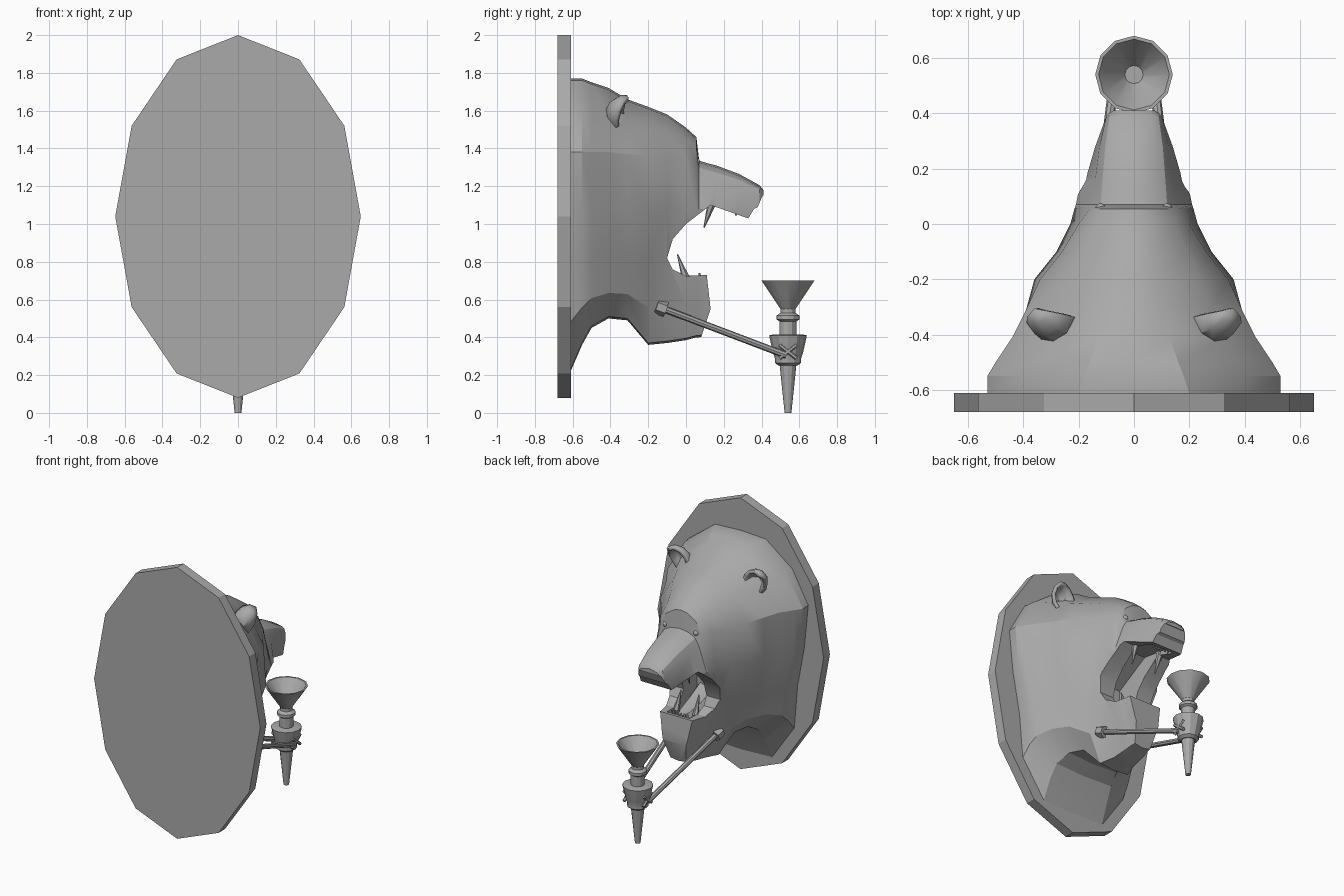
import bpy
import bmesh
from math import pi, cos, sin
from mathutils import Vector, Matrix

if "Cube" in bpy.data.objects:
    bpy.data.objects.remove(bpy.data.objects["Cube"])

grey = bpy.data.materials.new("plain grey")
grey.use_nodes = True
grey.diffuse_color = (0.4, 0.4, 0.4, 1)
grey.node_tree.nodes["Principled BSDF"].inputs["Base Color"].default_value = grey.diffuse_color


def make(name, bm, smooth=None):
    """Turn a bmesh into a named object, with optional smoothing."""
    bmesh.ops.recalc_face_normals(bm, faces=bm.faces)
    mesh = bpy.data.meshes.new(name)
    bm.to_mesh(mesh)
    bm.free()
    mesh.materials.append(grey)
    obj = bpy.data.objects.new(name, mesh)
    bpy.context.collection.objects.link(obj)
    if smooth:
        smooth_object(obj, smooth)
    return obj


def activate(obj):
    bpy.ops.object.select_all(action="DESELECT")
    obj.select_set(True)
    bpy.context.view_layer.objects.active = obj


def smooth_object(obj, degrees):
    activate(obj)
    bpy.ops.object.shade_smooth_by_angle(angle=degrees * pi / 180)


def loft(name, rings, smooth=None):
    """Skin closed rings of equal length and cap both ends."""
    bm = bmesh.new()
    rows = [[bm.verts.new(p) for p in ring] for ring in rings]
    count = len(rows[0])
    for a, b in zip(rows, rows[1:]):
        for i in range(count):
            j = (i + 1) % count
            bm.faces.new((a[i], a[j], b[j], b[i]))
    bm.faces.new(rows[0])
    bm.faces.new(rows[-1])
    return make(name, bm, smooth)


def rod(name, start, end, r1, r2, sides=8):
    start, end = Vector(start), Vector(end)
    axis = end - start
    turn = axis.to_track_quat("Z", "Y").to_matrix().to_4x4()
    bm = bmesh.new()
    bmesh.ops.create_cone(bm, cap_ends=True, segments=sides, radius1=r1, radius2=r2,
                          depth=axis.length,
                          matrix=Matrix.Translation((start + end) / 2) @ turn)
    return make(name, bm, 40)


def carve(obj, name, outline, half):
    """Cut a side-on outline (y, z) out of an object across its width."""
    cutter = loft(name, [[(x, y, z) for y, z in outline] for x in (-half, half)])
    cutter.hide_render = True
    mod = obj.modifiers.new(name, "BOOLEAN")
    mod.operation = "DIFFERENCE"
    mod.solver = "EXACT"
    mod.object = cutter
    activate(obj)
    bpy.ops.object.modifier_apply(modifier=name)
    bpy.data.objects.remove(cutter)


# Wall plaque: twelve-sided oval board
loft("wall_plaque", [[(0.65 * sin(i * pi / 6), y, 1.04 + 0.96 * cos(i * pi / 6))
                      for i in range(12)] for y in (-0.68, -0.61)])


# Head: cross-sections from the wall to the nose
def section(y, top, crest, wide, ridge, cheek, jaw, bottom):
    half = [(crest, top - 0.01),
            (crest + (wide - crest) * 0.62, ridge + (top - ridge) * 0.58),
            (wide, ridge),
            (cheek, 1.08),
            (cheek * 0.35 + jaw * 0.65, 0.8),
            (jaw, bottom + 0.45 * (0.8 - bottom)),
            (jaw * 0.58, bottom + 0.01)]
    left = [(x, y, z) for x, z in half]
    right = [(-x, y, z) for x, z in reversed(half)]
    return [(0, y, top)] + left + [(0, y, bottom)] + right


stations = [
    (-0.615, 1.77, 0.20, 0.53, 1.38, 0.50, 0.42, 0.21),
    (-0.55, 1.77, 0.18, 0.53, 1.38, 0.51, 0.41, 0.36),
    (-0.50, 1.75, 0.16, 0.50, 1.38, 0.49, 0.39, 0.45),
    (-0.41, 1.72, 0.13, 0.44, 1.38, 0.44, 0.34, 0.50),
    (-0.31, 1.66, 0.10, 0.39, 1.37, 0.39, 0.28, 0.49),
    (-0.20, 1.62, 0.08, 0.34, 1.36, 0.36, 0.20, 0.36),
    (-0.10, 1.58, 0.07, 0.26, 1.34, 0.28, 0.145, 0.37),
    (0.00, 1.51, 0.07, 0.20, 1.34, 0.23, 0.13, 0.385),
    (0.055, 1.46, 0.05, 0.16, 1.33, 0.215, 0.115, 0.40),
    (0.07, 1.335, 0.07, 0.15, 1.25, 0.21, 0.11, 0.40),
    (0.12, 1.32, 0.07, 0.145, 1.23, 0.20, 0.1, 0.41),
    (0.16, 1.31, 0.07, 0.14, 1.22, 0.175, 0.1, 0.43),
    (0.28, 1.265, 0.07, 0.125, 1.19, 0.14, 0.1, 0.43),
    (0.39, 1.205, 0.07, 0.10, 1.15, 0.10, 0.1, 0.43),
    (0.41, 1.18, 0.05, 0.08, 1.14, 0.08, 0.1, 0.43),
]
head = loft("bear_head", [section(*s) for s in stations])

# Open mouth, chin front and nose front
carve(head, "mouth_gap", [(0.6, 1.15), (0.405, 1.15), (0.38, 1.09), (0.36, 1.08), (0.33, 1.03),
                          (0.3, 1.04), (0.13, 1.1), (0, 1), (-0.07, 0.92), (-0.1, 0.82),
                          (-0.07, 0.76), (0, 0.725), (0.11, 0.73), (0.13, 0.55),
                          (0.08, 0.4), (0.07, 0.2), (0.6, 0.2)], 0.8)
carve(head, "throat_hollow", [(-0.25, 0.75), (-0.1, 0.67), (0.07, 0.68), (0.15, 0.9),
                              (0.29, 1.02), (0.27, 1.1), (0, 1.14), (-0.25, 1)], 0.09)
smooth_object(head, 25)

# Tongue
loft("tongue", [[(w, y, z - 0.03), (w * 0.7, y, z), (0, y, z - 0.015), (-w * 0.7, y, z),
                 (-w, y, z - 0.03), (0, y, z - 0.06)]
                for w, y, z in ((0.08, -0.24, 0.82), (0.07, -0.1, 0.76), (0.055, 0.01, 0.73),
                                (0.03, 0.05, 0.72))], 50)

for side, label in ((1, "left"), (-1, "right")):
    # Ear: cupped half shell opening forwards
    bm = bmesh.new()
    bmesh.ops.create_uvsphere(bm, u_segments=10, v_segments=6, radius=1)
    bmesh.ops.delete(bm, geom=[v for v in bm.verts if v.co.y > 0.1], context="VERTS")
    place = (Matrix.Translation((0.3 * side, -0.32, 1.575))
             @ Matrix.Rotation(-0.25 * side, 4, "Z")
             @ Matrix.Rotation(0.5 * side, 4, "Y")
             @ Matrix.Rotation(-0.25, 4, "X")
             @ Matrix.Diagonal((0.09, 0.11, 0.115, 1)))
    bmesh.ops.transform(bm, matrix=place, verts=bm.verts)
    ear = make(label + "_ear", bm)
    shell = ear.modifiers.new("thickness", "SOLIDIFY")
    shell.thickness = 0.025
    smooth_object(ear, 35)

    # Eye tucked beneath the brow
    bm = bmesh.new()
    bmesh.ops.create_icosphere(bm, subdivisions=2, radius=0.02,
                               matrix=Matrix.Translation((0.12 * side, 0.055, 1.33)))
    make(label + "_eye", bm, 60)

    # Fangs and small teeth
    rod(label + "_upper_fang", (0.1 * side, 0.14, 1.12), (0.095 * side, 0.095, 0.98), 0.025, 0.003, 6)
    rod(label + "_lower_fang", (0.075 * side, 0.0, 0.71), (0.07 * side, -0.045, 0.84), 0.022, 0.003, 6)
    for i in range(3):
        x = side * (0.012 + 0.024 * i)
        rod(label + "_upper_tooth", (x, 0.27, 1.1), (x, 0.265, 1.045), 0.012, 0.006, 5)
        rod(label + "_lower_tooth", (x, 0.075, 0.68), (x, 0.07, 0.74), 0.012, 0.006, 5)

    # Support rods with bolt heads on the jaw
    base, tip = Vector((0.155 * side, -0.13, 0.555)), Vector((0.07 * side, 0.53, 0.305))
    rod(label + "_support_rod", base, tip, 0.018, 0.018)
    along = (tip - base).normalized()
    rod(label + "_rod_bolt", base - along * 0.03, base + along * 0.025, 0.04, 0.04, 6)
    rod(label + "_rod_anchor", base, base - Vector((0.07 * side, 0, 0)), 0.025, 0.025, 6)


# Torch: twelve-sided turned parts
def turned(name, profile):
    return loft(name, [[(r * sin(i * pi / 6), 0.54 + r * cos(i * pi / 6), z)
                        for i in range(12)] for r, z in profile], 28)


turned("torch_spike", [(0.018, 0), (0.045, 0.26)])
turned("torch_holder", [(0.05, 0.25), (0.07, 0.265), (0.07, 0.29), (0.08, 0.32),
                        (0.1, 0.41), (0.08, 0.415)])
turned("torch_neck", [(0.045, 0.4), (0.045, 0.485), (0.06, 0.495), (0.06, 0.515),
                      (0.04, 0.53), (0.04, 0.56)])
turned("torch_funnel", [(0.04, 0.55), (0.14, 0.7), (0.128, 0.7), (0.033, 0.57)])
# Crossed straps around the holder
for side in (1, -1):
    for height in (0.035, -0.035):
        rod("holder_strap", (0.076 * side, 0.495, 0.325 - height),
            (0.076 * side, 0.585, 0.325 + height), 0.011, 0.011, 6)
